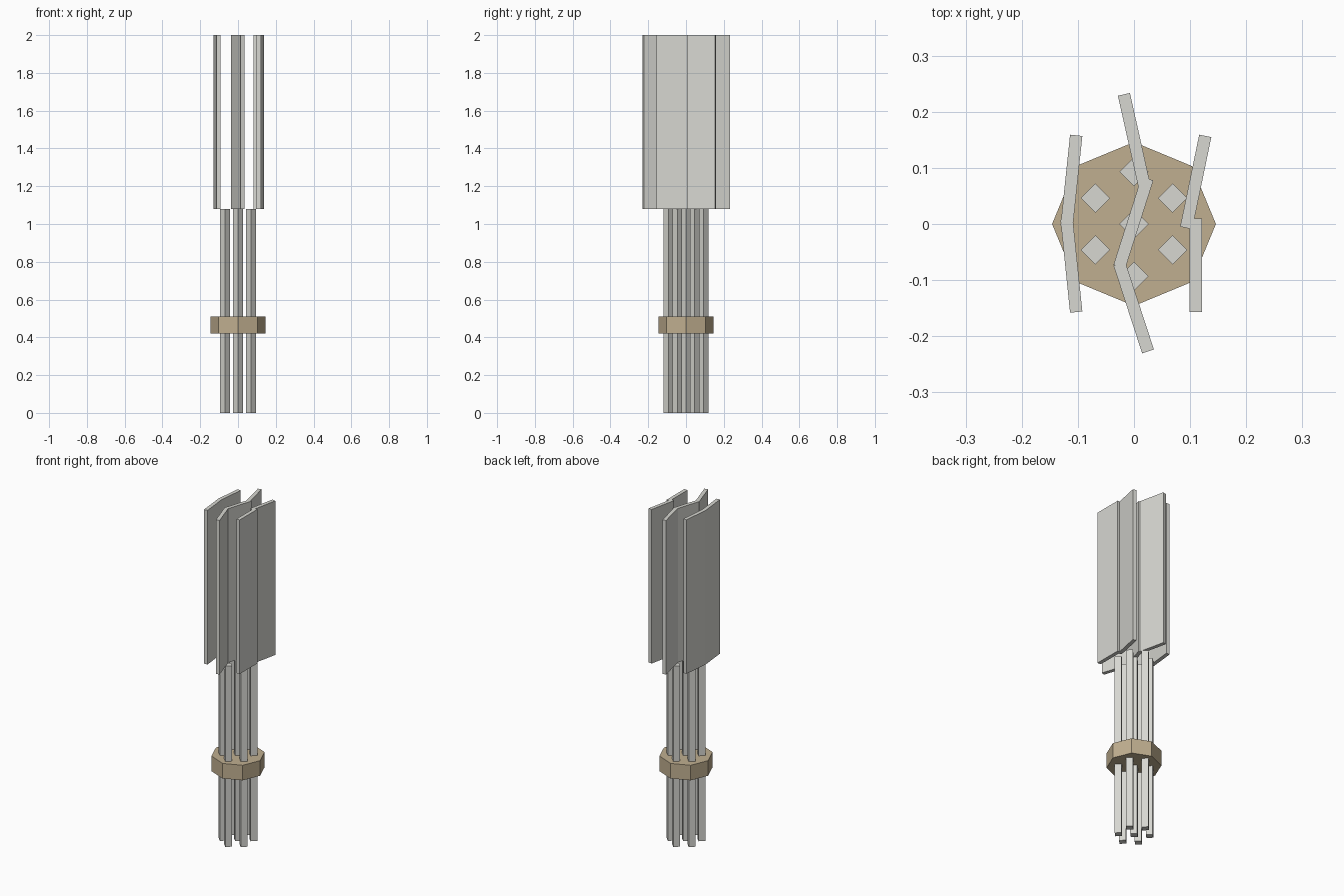
import bpy
import bmesh
import math
from mathutils import Vector

cube = bpy.data.objects.get("Cube")
if cube:
    bpy.data.objects.remove(cube, do_unlink=True)


def make_material(name, rgb):
    mat = bpy.data.materials.new(name)
    mat.use_nodes = True
    color = (*rgb, 1.0)
    mat.diffuse_color = color
    mat.node_tree.nodes["Principled BSDF"].inputs["Base Color"].default_value = color
    return mat


def prism(name, outline, bottom, top, mat):
    """Extrude a flat outline between two heights."""
    bm = bmesh.new()
    face = bm.faces.new([bm.verts.new((x, y, bottom)) for x, y in outline])
    grown = bmesh.ops.extrude_face_region(bm, geom=[face])
    verts = [g for g in grown["geom"] if isinstance(g, bmesh.types.BMVert)]
    bmesh.ops.translate(bm, verts=verts, vec=(0, 0, top - bottom))
    bmesh.ops.recalc_face_normals(bm, faces=bm.faces)
    mesh = bpy.data.meshes.new(name)
    bm.to_mesh(mesh)
    bm.free()
    mesh.materials.append(mat)
    obj = bpy.data.objects.new(name, mesh)
    bpy.context.collection.objects.link(obj)
    return obj


def ring(sides, radius, cx=0, cy=0):
    angles = [math.tau * i / sides for i in range(sides)]
    return [(cx + radius * math.cos(a), cy + radius * math.sin(a)) for a in angles]


def plate(name, start, end, mat):
    """Thin upright panel along a line seen from above."""
    a, b = Vector(start), Vector(end)
    along = (b - a).normalized()
    side = Vector((-along.y, along.x)) * THICKNESS / 2
    return prism(name, [a + side, b + side, b - side, a - side], SHAFT_TOP, 2.0, mat)


SHAFT_TOP = 1.08
THICKNESS = 0.022

pale_grey = make_material("pale grey", (0.68, 0.68, 0.64))
tan = make_material("tan", (0.53, 0.43, 0.28))

# Square shafts: one in the middle, six around it
centres = [(0, 0), (0, 0.093), (0, -0.093)]
centres += [(sx * 0.069, sy * 0.046) for sx in (-1, 1) for sy in (-1, 1)]
for i, (x, y) in enumerate(centres):
    prism(f"shaft_{i + 1}", ring(4, 0.026, x, y), 0, SHAFT_TOP, pale_grey)

# Eight-sided binding
prism("binding", ring(8, 0.146), 0.42, 0.51, tan)

# Upright panels in three bent rows
panels = {
    "right_back_panel": ((-0.103, 0.158), (-0.120, -0.004)),
    "right_front_panel": ((-0.103, -0.157), (-0.120, 0.008)),
    "middle_back_panel": ((-0.018, 0.231), (0.019, 0.066)),
    "middle_panel": ((0.024, 0.081), (-0.026, -0.076)),
    "middle_front_panel": ((0.025, -0.227), (-0.026, -0.071)),
    "left_back_panel": ((0.127, 0.157), (0.093, -0.007)),
    "left_front_panel": ((0.110, -0.157), (0.110, 0.010)),
}
for name, (start, end) in panels.items():
    plate(name, start, end, pale_grey)
